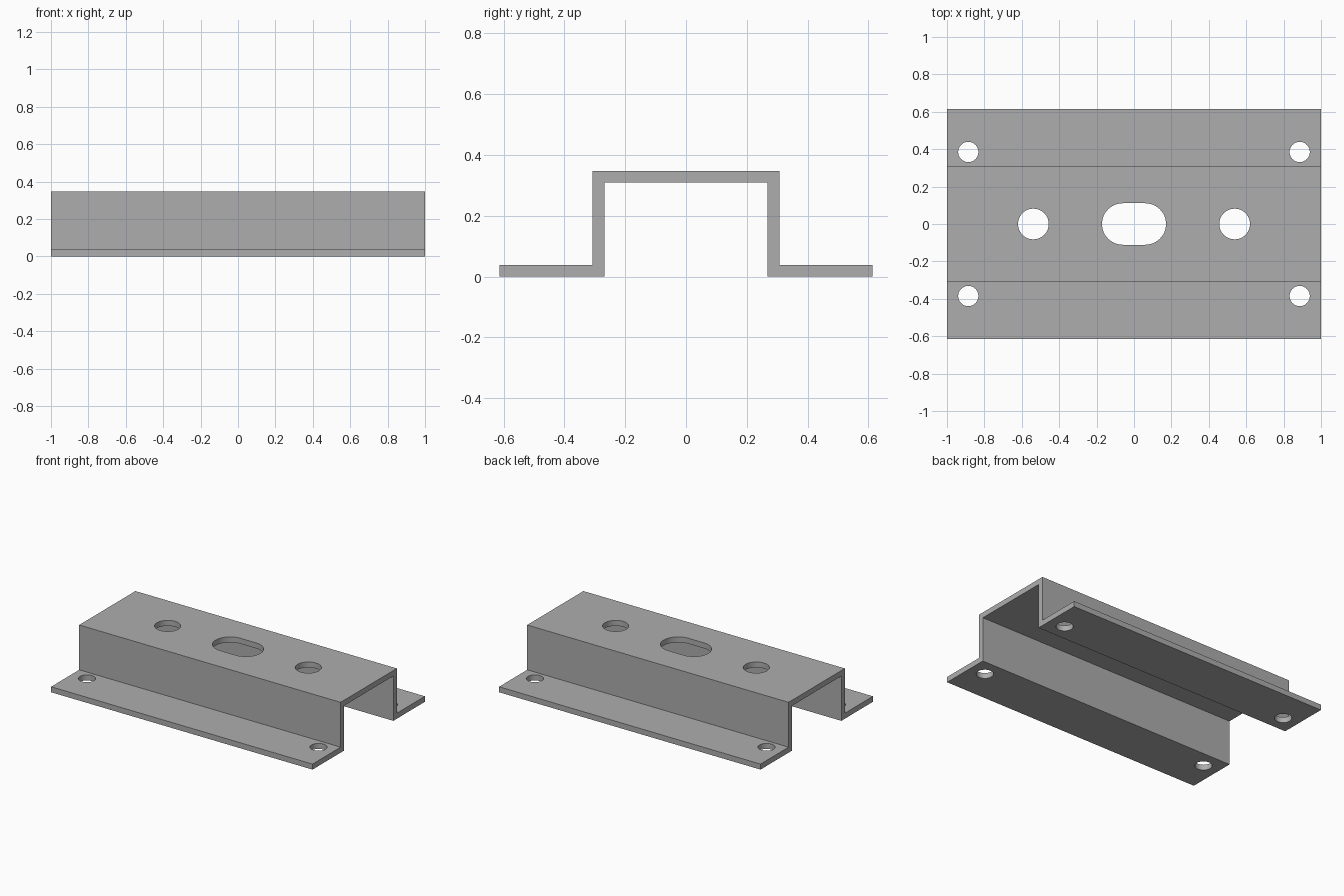
import bpy, bmesh, math

if "Cube" in bpy.data.objects:
    bpy.data.objects.remove(bpy.data.objects["Cube"])

HALF_LENGTH = 1.0
FLANGE_Y, OUTER_Y, INNER_Y = 0.614, 0.307, 0.269
HEIGHT, THICK = 0.348, 0.038

grey = bpy.data.materials.new("steel_grey")
grey.diffuse_color = (0.42, 0.42, 0.42, 1)
grey.use_nodes = True
grey.node_tree.nodes["Principled BSDF"].inputs["Base Color"].default_value = grey.diffuse_color


def prism(name, outline, direction):
    """Extrude a closed outline of 3D points along a direction vector."""
    bm = bmesh.new()
    face = bm.faces.new([bm.verts.new(p) for p in outline])
    ext = bmesh.ops.extrude_face_region(bm, geom=[face])
    moved = [v for v in ext["geom"] if isinstance(v, bmesh.types.BMVert)]
    bmesh.ops.translate(bm, verts=moved, vec=direction)
    bmesh.ops.recalc_face_normals(bm, faces=bm.faces)
    mesh = bpy.data.meshes.new(name)
    bm.to_mesh(mesh)
    bm.free()
    obj = bpy.data.objects.new(name, mesh)
    bpy.context.collection.objects.link(obj)
    mesh.materials.append(grey)
    return obj


def hole(name, x, y, z, radius, stretch=0.0):
    """Round cutter, or a slot when its two halves are pulled apart in x."""
    points = []
    for side in (1, -1):
        start = -math.pi / 2 if side == 1 else math.pi / 2
        for i in range(25):
            if stretch == 0 and i == 24:
                continue
            a = start + math.pi * i / 24
            points.append((x + side * stretch + radius * math.cos(a),
                           y + radius * math.sin(a), z))
    return prism(name, points, (0, 0, 0.16))


# Hat-shaped channel: half profile mirrored, then extruded along x
half = [(INNER_Y, HEIGHT - THICK), (INNER_Y, 0), (FLANGE_Y, 0),
        (FLANGE_Y, THICK), (OUTER_Y, THICK), (OUTER_Y, HEIGHT)]
profile = half + [(-y, z) for y, z in reversed(half)]
bracket = prism("hat_channel_bracket",
                [(-HALF_LENGTH, y, z) for y, z in profile],
                (2 * HALF_LENGTH, 0, 0))

# Central slot, two round top holes, four flange mounting holes
cutters = [hole("slot_cutter", 0, 0, 0.25, 0.111, 0.06)]
for sx in (-1, 1):
    cutters.append(hole("top_hole_cutter", sx * 0.538, 0, 0.25, 0.082))
    for sy in (-1, 1):
        cutters.append(hole("mount_hole_cutter", sx * 0.886, sy * 0.385, -0.06, 0.054))

for cutter in cutters:
    mod = bracket.modifiers.new(cutter.name, 'BOOLEAN')
    mod.operation = 'DIFFERENCE'
    mod.solver = 'EXACT'
    mod.object = cutter
    cutter.hide_render = True

# Apply the cuts and discard the cutters
bpy.context.view_layer.objects.active = bracket
bracket.select_set(True)
for mod in list(bracket.modifiers):
    bpy.ops.object.modifier_apply(modifier=mod.name)
for cutter in cutters:
    bpy.data.objects.remove(cutter)
bpy.ops.object.shade_smooth_by_angle(angle=math.radians(30))
